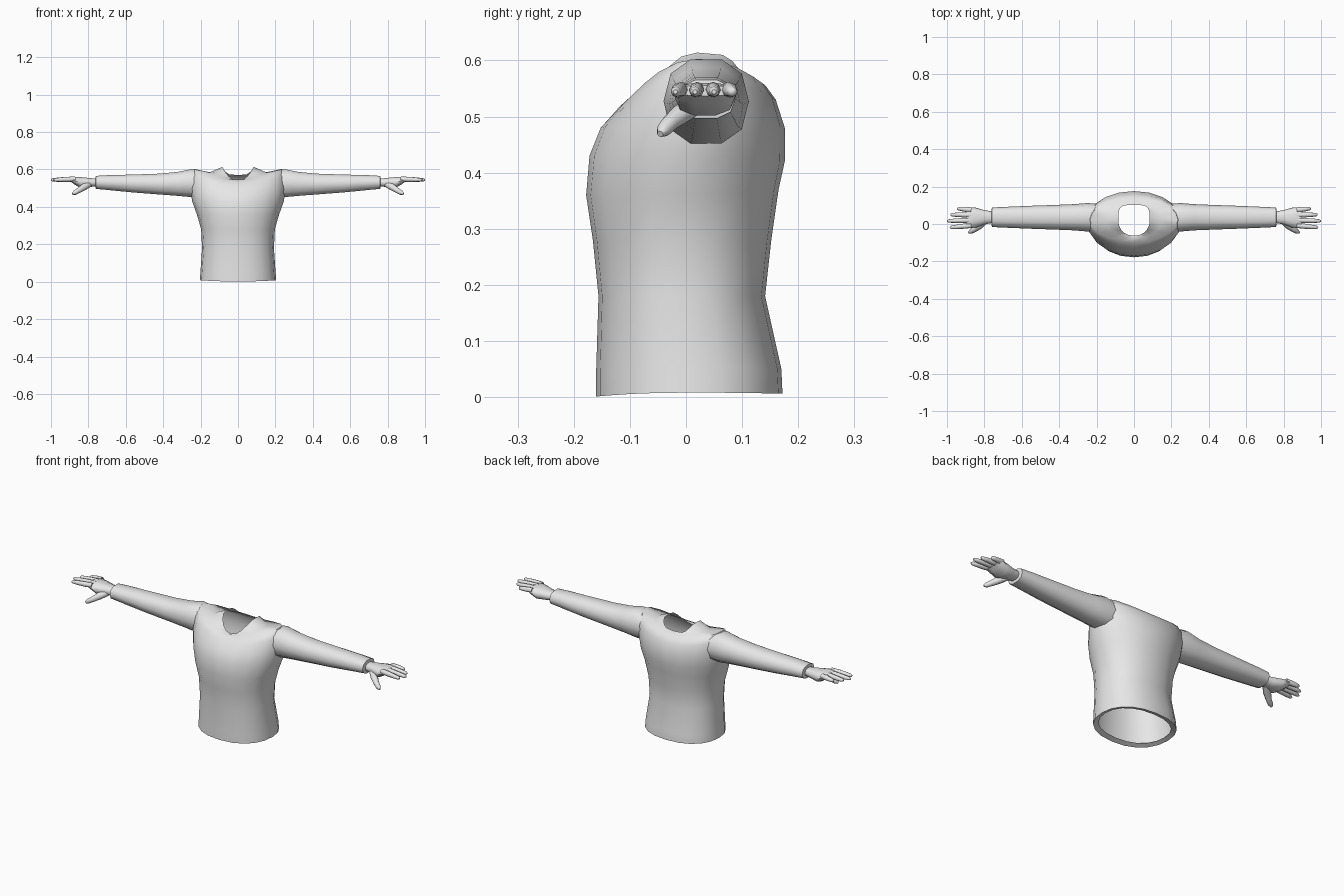
import bpy, bmesh, math
from mathutils import Vector

if "Cube" in bpy.data.objects:
    bpy.data.objects.remove(bpy.data.objects["Cube"])

grey = bpy.data.materials.new("plain grey")
grey.diffuse_color = (0.8, 0.8, 0.8, 1)
grey.use_nodes = True
grey.node_tree.nodes["Principled BSDF"].inputs["Base Color"].default_value = grey.diffuse_color


def spow(v, p):
    return math.copysign(abs(v) ** p, v)


def loft(name, rings, caps=False, mirror=False, angle=50):
    """Skin a list of equal-length point rings into a smooth object."""
    bm = bmesh.new()
    rows = [[bm.verts.new(p) for p in r] for r in rings]
    n = len(rows[0])
    for a, b in zip(rows, rows[1:]):
        for j in range(n):
            k = (j + 1) % n
            bm.faces.new((a[j], a[k], b[k], b[j]))
    if caps:
        bm.faces.new(rows[0][::-1])
        bm.faces.new(rows[-1])
    me = bpy.data.meshes.new(name)
    bm.to_mesh(me)
    bm.free()
    me.materials.append(grey)
    ob = bpy.data.objects.new(name, me)
    bpy.context.collection.objects.link(ob)
    bpy.ops.object.select_all(action='DESELECT')
    bpy.context.view_layer.objects.active = ob
    ob.select_set(True)
    bpy.ops.object.shade_smooth_by_angle(angle=math.radians(angle))
    if mirror:
        ob.modifiers.new("mirror", 'MIRROR').use_mirror_merge = False
    return ob


def torso_ring(hw, yf, yb, zf, zs, zb, p=1.0, pb=None, n=20):
    """Horizontal ring with its own front, side and back heights."""
    pts = []
    for i in range(n):
        t = 2 * math.pi * i / n
        c, s = math.cos(t), math.sin(t)
        e = (pb or p) if s > 0 else p
        ym, ry = (yf + yb) / 2, (yb - yf) / 2
        z = zs + ((zb if s > 0 else zf) - zs) * s * s
        pts.append((hw * spow(c, e), ym + ry * spow(s, e), z))
    return pts


def x_ring(x, y, z, ry, rz, n=10, p=0.85):
    """Upright ring facing along x."""
    return [(x, y + ry * spow(math.cos(2 * math.pi * i / n), p),
             z + rz * spow(math.sin(2 * math.pi * i / n), p)) for i in range(n)]


def digit(name, path, n=8):
    """Tapered closed tube through (x, y, z, radius) points."""
    pts = [Vector(q[:3]) for q in path]
    rings = []
    for i, c in enumerate(pts):
        d = (pts[min(i + 1, len(pts) - 1)] - pts[max(i - 1, 0)]).normalized()
        up = Vector((0, 0, 1))
        side = up.cross(d).normalized()
        up = d.cross(side)
        r = path[i][3]
        rings.append([c + r * (side * math.cos(2 * math.pi * k / n)
                               + up * math.sin(2 * math.pi * k / n)) for k in range(n)])
    return loft(name, rings, caps=True, mirror=True)


# Sweater body, open at hem and neck, with a turned-in hem
loft("sweater_body", [
    torso_ring(.180, -.135, .145, .012, .016, .014, .88),
    torso_ring(.204, -.160, .172, .001, .008, .006, .88),
    torso_ring(.201, -.160, .170, .05, .05, .05, .88),
    torso_ring(.192, -.156, .141, .18, .18, .18, .9),
    torso_ring(.197, -.166, .152, .28, .28, .28, .92),
    torso_ring(.220, -.178, .165, .36, .36, .37, .95),
    torso_ring(.245, -.172, .176, .43, .43, .42),
    torso_ring(.256, -.152, .176, .48, .50, .48),
    torso_ring(.254, -.118, .160, .518, .57, .53),
    torso_ring(.235, -.098, .142, .535, .603, .555),
    torso_ring(.150, -.078, .120, .545, .585, .566),
    torso_ring(.084, -.062, .102, .540, .614, .570, .9, .5),
], angle=60)

# Sleeves, closing in to the wrist
loft("sleeve", [x_ring(*s) for s in (
    (.17, .036, .520, .070, .068),
    (.25, .036, .527, .076, .078),
    (.32, .036, .523, .070, .067),
    (.42, .036, .522, .066, .058),
    (.56, .036, .525, .061, .050),
    (.70, .036, .530, .055, .041),
    (.76, .036, .531, .052, .036),
    (.763, .036, .531, .028, .018))], mirror=True)

# Palm
loft("palm", [x_ring(*s) for s in (
    (.752, .036, .531, .030, .020),
    (.800, .036, .530, .038, .026),
    (.845, .034, .531, .053, .030),
    (.880, .034, .542, .056, .019),
    (.897, .034, .546, .052, .010))], caps=True, mirror=True)

# Fingers: (name, y at knuckle, y at tip, tip x)
for name, y0, y1, tip in (("index_finger", -.008, -.019, .985),
                          ("middle_finger", .020, .016, 1.0),
                          ("ring_finger", .048, .050, .982),
                          ("little_finger", .075, .083, .945)):
    path = []
    for f, r in ((0, .013), (.35, .0135), (.7, .0115), (.93, .009), (1, .004)):
        path.append((.87 + (tip - .87) * f, y0 + (y1 - y0) * f, .549 - .005 * f, r))
    digit(name, path)

# Thumb, pointing forward and down
digit("thumb", [(.795, .020, .522, .018), (.825, -.008, .505, .019),
                (.850, -.028, .489, .015), (.872, -.040, .476, .013),
                (.884, -.046, .469, .006)])
